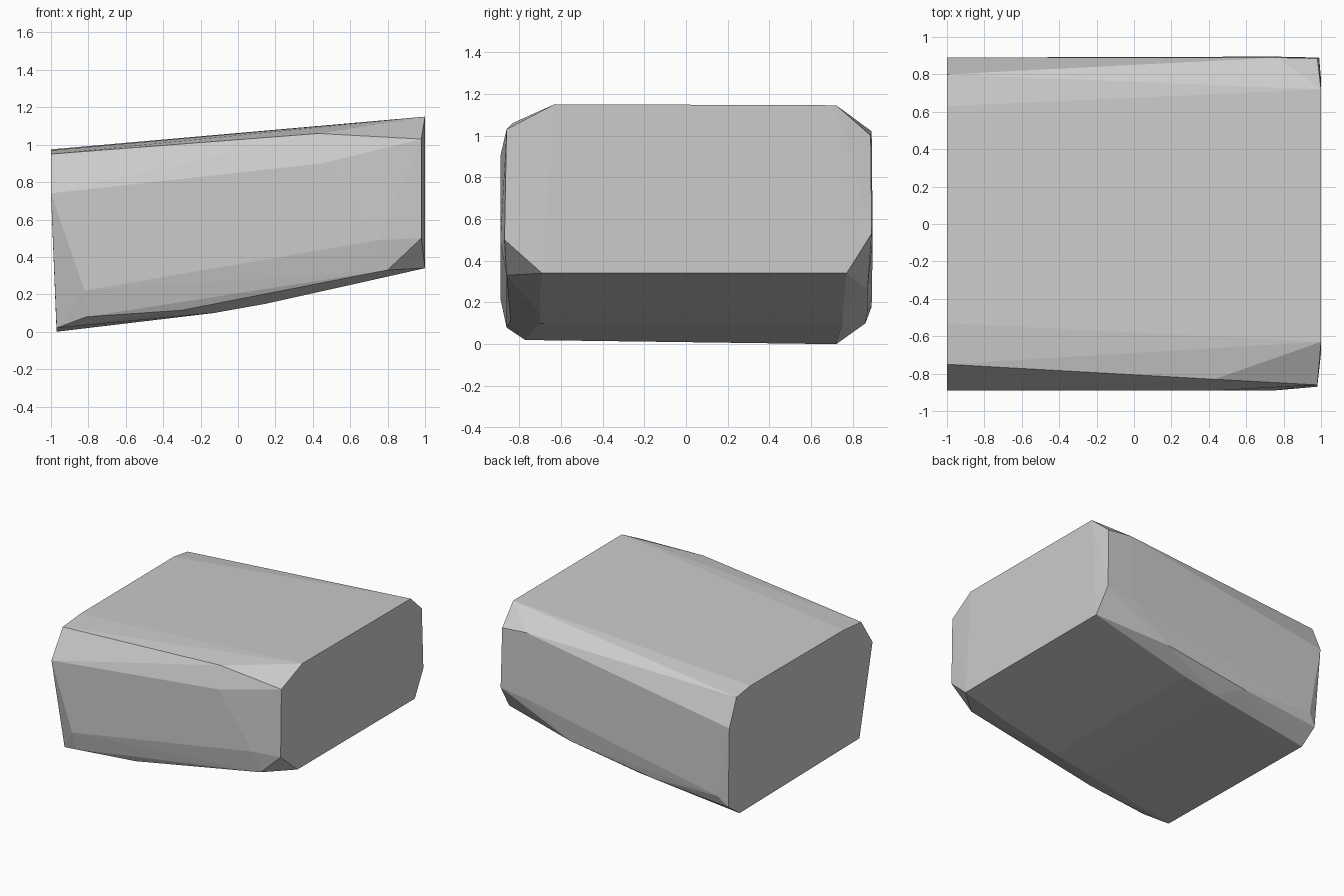
import bpy
import bmesh

# Remove the default cube only
default_cube = bpy.data.objects.get("Cube")
if default_cube:
    bpy.data.objects.remove(default_cube, do_unlink=True)


def make_material(name, colour):
    material = bpy.data.materials.new(name)
    material.use_nodes = True
    material.diffuse_color = colour
    shader = material.node_tree.nodes["Principled BSDF"]
    shader.inputs["Base Color"].default_value = colour
    shader.inputs["Roughness"].default_value = 0.8
    return material


def build_hull(name, corner_groups, material):
    """Wrap a faceted convex block around all the given corner points."""
    mesh = bpy.data.meshes.new(name)
    bm = bmesh.new()
    for group in corner_groups:
        for corner in group:
            bm.verts.new(corner)
    result = bmesh.ops.convex_hull(bm, input=bm.verts[:])
    # Drop points that ended up inside the hull
    loose = [v for v in bm.verts if not v.link_faces]
    bmesh.ops.delete(bm, geom=loose, context="VERTS")
    bmesh.ops.recalc_face_normals(bm, faces=bm.faces[:])
    for face in bm.faces:
        face.smooth = False
    bm.to_mesh(mesh)
    bm.free()
    mesh.materials.append(material)
    block = bpy.data.objects.new(name, mesh)
    bpy.context.collection.objects.link(block)
    return block


# Low end of the stone, leaning slightly inwards at the base
low_end = [
    (-1, -.53, .97), (-1, -.75, .95), (-1, -.89, .74),
    (-.97, -.77, .02), (-.97, .72, 0), (-.97, .86, .1),
    (-1, .89, .74), (-1, .8, .95), (-1, .63, .975),
]

# High end, an eight-sided face with clipped corners
high_end = [
    (1, -.63, 1.15), (.98, -.86, 1.03), (.98, -.87, .5),
    (1, -.69, .34), (1, .77, .34), (.99, .89, .53),
    (.98, .885, 1), (1, .72, 1.145),
]

# Front wall: upper crease and worn lower edge
front_wall = [
    (.43, -.83, 1.06), (.45, -.89, .9), (.75, -.89, .49),
    (-.82, -.89, .22), (-.81, -.86, .08), (-.3, -.84, .115),
    (.6, -.84, .3), (.8, -.86, .33),
]

# Back wall: upper crease and worn lower edge
back_wall = [
    (.77, .89, 1.02), (.75, .895, .5), (-.9, .89, .18),
    (-.3, .87, .16), (.4, .87, .26),
]

# Shallow curve of the underside, repeated near both long edges
underside = [(x, y, z)
             for x, z in ((-.13, .1), (.15, .15), (.6, .25))
             for y in (-.7, .75)]

stone_grey = make_material("stone grey", (.6, .6, .6, 1))
build_hull("stone_block",
           [low_end, high_end, front_wall, back_wall, underside],
           stone_grey)
